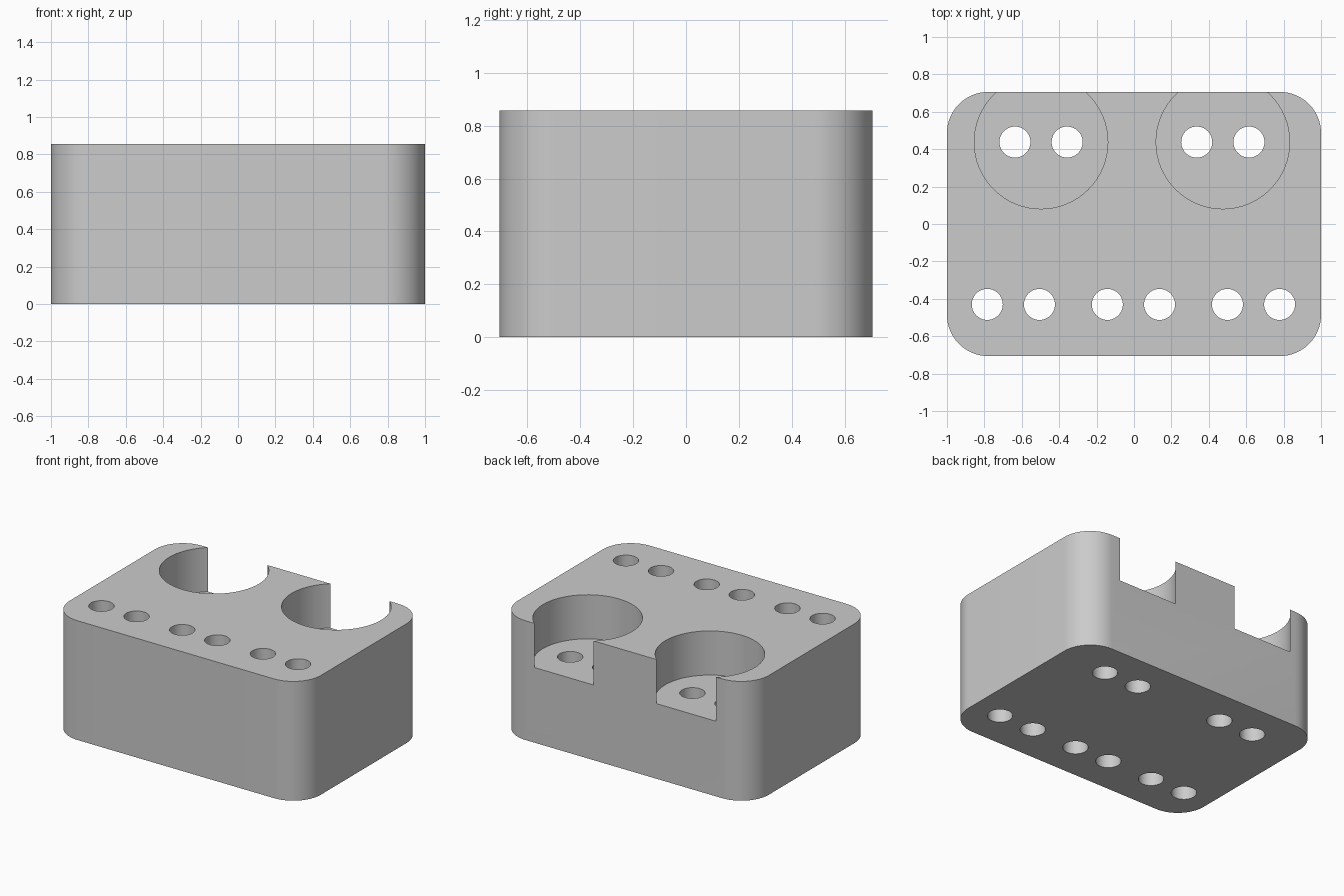
import bpy, bmesh, math
from mathutils import Matrix

default_cube = bpy.data.objects.get("Cube")
if default_cube:
    bpy.data.objects.remove(default_cube, do_unlink=True)

WIDTH, DEPTH, HEIGHT = 2.0, 1.412, 0.857
CORNER = 0.22
HOLE_R, HOLE_PITCH = 0.083, 0.279
POCKET_R, POCKET_DEPTH = 0.357, 0.317
BACK_Y, FRONT_Y = 0.438, -0.43
POCKET_X = (-0.497, 0.475)
FRONT_X = (-0.645, -0.003, 0.639)

grey = bpy.data.materials.new("plain grey")
grey.use_nodes = True
colour = (0.6, 0.6, 0.6, 1)
grey.diffuse_color = colour
grey.node_tree.nodes["Principled BSDF"].inputs["Base Color"].default_value = colour


def make_object(name, bm):
    mesh = bpy.data.meshes.new(name)
    bm.to_mesh(mesh)
    bm.free()
    mesh.materials.append(grey)
    obj = bpy.data.objects.new(name, mesh)
    bpy.context.collection.objects.link(obj)
    return obj


def cylinders(name, centres, radius, bottom, top, sides):
    bm = bmesh.new()
    for x, y in centres:
        bmesh.ops.create_cone(
            bm, cap_ends=True, segments=sides, radius1=radius, radius2=radius,
            depth=top - bottom, matrix=Matrix.Translation((x, y, (bottom + top) / 2)))
    return make_object(name, bm)


# Block with rounded upright corners
bm = bmesh.new()
bmesh.ops.create_cube(bm, size=1, matrix=Matrix.Translation((0, 0, HEIGHT / 2))
                      @ Matrix.Diagonal((WIDTH, DEPTH, HEIGHT, 1)))
upright = [e for e in bm.edges if abs(e.verts[0].co.z - e.verts[1].co.z) > HEIGHT / 2]
bmesh.ops.bevel(bm, geom=upright, offset=CORNER, segments=16, profile=0.5, affect='EDGES')
block = make_object("holder_block", bm)

# Round pockets, open through the back wall
pockets = cylinders("pocket_cutter", [(x, BACK_Y) for x in POCKET_X],
                    POCKET_R, HEIGHT - POCKET_DEPTH, HEIGHT + 0.2, 64)

# Paired through holes: three pairs at the front, one pair in each pocket
pairs = [(x, FRONT_Y) for x in FRONT_X] + [(x, BACK_Y) for x in POCKET_X]
centres = [(x + s * HOLE_PITCH / 2, y) for x, y in pairs for s in (-1, 1)]
holes = cylinders("hole_cutter", centres, HOLE_R, -0.2, HEIGHT + 0.2, 40)

bpy.ops.object.select_all(action='DESELECT')
bpy.context.view_layer.objects.active = block
block.select_set(True)
for cutter in (pockets, holes):
    cutter.hide_render = True
    mod = block.modifiers.new(cutter.name, 'BOOLEAN')
    mod.operation = 'DIFFERENCE'
    mod.solver = 'EXACT'
    mod.object = cutter
    bpy.ops.object.modifier_apply(modifier=mod.name)
    bpy.data.objects.remove(cutter, do_unlink=True)

bpy.ops.object.shade_smooth_by_angle(angle=math.radians(30))
